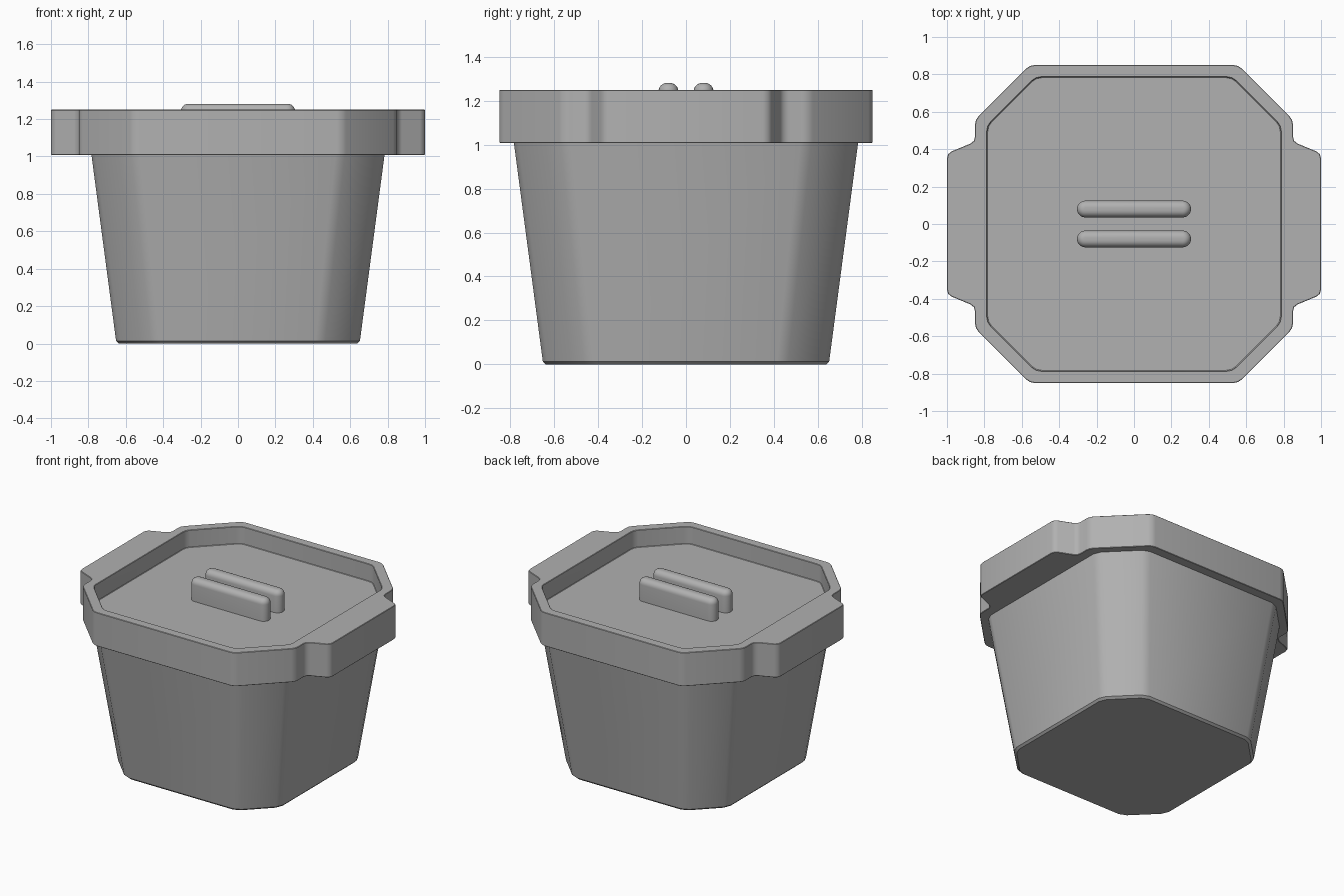
import bpy, bmesh
from math import sin, cos, pi, radians
from mathutils import Vector

if "Cube" in bpy.data.objects:
    bpy.data.objects.remove(bpy.data.objects["Cube"])

grey = bpy.data.materials.new("dark_grey")
grey.diffuse_color = (0.44, 0.44, 0.44, 1)
grey.use_nodes = True
grey.node_tree.nodes["Principled BSDF"].inputs["Base Color"].default_value = grey.diffuse_color


def loft(name, sections):
    """Closed solid through stacked (outline, z) sections of equal point count."""
    bm = bmesh.new()
    rings = [[bm.verts.new((x, y, z)) for x, y in pts] for pts, z in sections]
    n = len(rings[0])
    for a, b in zip(rings, rings[1:]):
        for i in range(n):
            j = (i + 1) % n
            bm.faces.new((a[i], a[j], b[j], b[i]))
    bm.faces.new(rings[0][::-1])
    bm.faces.new(rings[-1])
    bmesh.ops.recalc_face_normals(bm, faces=bm.faces)
    mesh = bpy.data.meshes.new(name)
    bm.to_mesh(mesh)
    bm.free()
    mesh.materials.append(grey)
    obj = bpy.data.objects.new(name, mesh)
    bpy.context.collection.objects.link(obj)
    return obj


def mirrored(quarter):
    """Counter-clockwise outline from the points of its +x +y quarter."""
    left = [(-x, y) for x, y in quarter[::-1]]
    return quarter + left + [(-x, -y) for x, y in quarter + left]


def rounded(pts, r, steps=2):
    """Replace each corner by a short curve starting r away from it."""
    out = []
    for i, p in enumerate(pts):
        p = Vector(p)
        a = p + (Vector(pts[i - 1]) - p).normalized() * r
        b = p + (Vector(pts[(i + 1) % len(pts)]) - p).normalized() * r
        for k in range(steps + 1):
            t = k / steps
            out.append(tuple(a * (1 - t) ** 2 + p * 2 * t * (1 - t) + b * t * t))
    return out


def octagon(half, flat, r=0.03, steps=2):
    return rounded(mirrored([(half, flat), (flat, half)]), r, steps)


def select(obj):
    bpy.ops.object.select_all(action='DESELECT')
    obj.select_set(True)
    bpy.context.view_layer.objects.active = obj


def smooth(obj, angle):
    select(obj)
    bpy.ops.object.shade_smooth_by_angle(angle=radians(angle))


# Tapered tub with a small chamfer around the base
tub = loft("tub", [(octagon(0.638, 0.435, steps=1), 0),
                   (octagon(0.652, 0.445, steps=1), 0.014),
                   (octagon(0.784, 0.55, steps=1), 1.012)])
smooth(tub, 30)

# Lid with two side grips in one outline
outline = rounded(mirrored([(1.0, 0.378), (0.85, 0.44), (0.85, 0.558), (0.558, 0.85)]), 0.028)
lid = loft("lid", [(outline, 1.008), (outline, 1.25)])

# Recess in the lid top
recess = octagon(0.785, 0.525)
cutter = loft("recess_cutter", [(recess, 1.125), (recess, 1.4)])
cutter.hide_render = True
cut = lid.modifiers.new("recess", 'BOOLEAN')
cut.operation = 'DIFFERENCE'
cut.solver = 'EXACT'
cut.object = cutter
bevel = lid.modifiers.new("edge", 'BEVEL')
bevel.width = 0.003
bevel.segments = 1
bevel.limit_method = 'ANGLE'
bevel.angle_limit = radians(60)
select(lid)
bpy.ops.object.convert(target='MESH')
bpy.data.objects.remove(cutter)
smooth(lid, 40)


# Two raised finger bars with rounded tops
def stadium(y, r, steps=10):
    arc = [-pi / 2 + pi * k / steps for k in range(steps + 1)]
    end = [(0.26 + r * cos(a), r * sin(a)) for a in arc]
    return [(x, y + v) for x, v in end] + [(-x, y - v) for x, v in end]


for side, y in (("front", -0.08), ("back", 0.08)):
    levels = [(stadium(y, 0.045), 1.12)]
    for k in range(7):
        t = k / 6 * pi / 2
        levels.append((stadium(y, 0.008 + 0.037 * cos(t)), 1.243 + 0.038 * sin(t)))
    smooth(loft(side + "_finger_bar", levels), 40)
